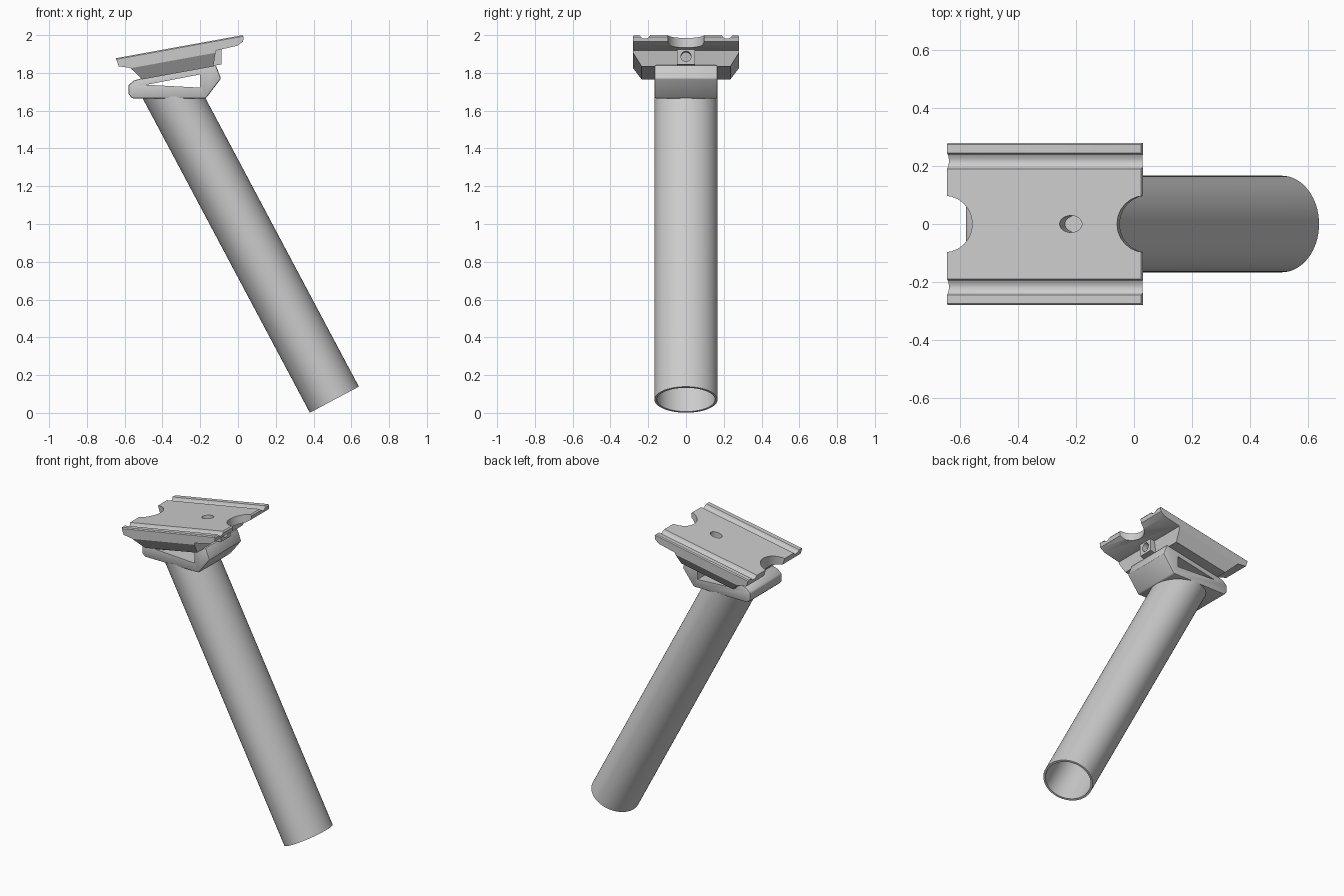
import bpy, bmesh, math
from mathutils import Vector, Matrix

if "Cube" in bpy.data.objects:
    bpy.data.objects.remove(bpy.data.objects["Cube"])

TILT = math.radians(10.3)
PLATE = Matrix.Translation((-0.309, 0, 1.939)) @ Matrix.Rotation(-TILT, 4, 'Y')


def make(name, bm, matrix=None):
    bmesh.ops.recalc_face_normals(bm, faces=bm.faces[:])
    if matrix is not None:
        bm.transform(matrix)
    me = bpy.data.meshes.new(name)
    bm.to_mesh(me)
    bm.free()
    ob = bpy.data.objects.new(name, me)
    bpy.context.collection.objects.link(ob)
    return ob


def prism(name, pts, half, axis, matrix=None):
    """Extrude an outline along y (points are x,z) or along x (points are y,z)."""
    bm = bmesh.new()
    rings = []
    for s in (-half, half):
        rings.append([bm.verts.new((a, s, b) if axis == 'Y' else (s, a, b)) for a, b in pts])
    bm.faces.new(rings[0])
    bm.faces.new(rings[1])
    n = len(pts)
    for i in range(n):
        j = (i + 1) % n
        bm.faces.new((rings[0][i], rings[0][j], rings[1][j], rings[1][i]))
    return make(name, bm, matrix)


def cylinder(name, r, depth, local, matrix, n=32):
    bm = bmesh.new()
    bmesh.ops.create_cone(bm, cap_ends=True, segments=n, radius1=r, radius2=r, depth=depth)
    return make(name, bm, matrix @ local)


def apply(ob):
    dg = bpy.context.evaluated_depsgraph_get()
    me = bpy.data.meshes.new_from_object(ob.evaluated_get(dg))
    ob.modifiers.clear()
    ob.data = me


def boolean(ob, cutter, op='DIFFERENCE'):
    m = ob.modifiers.new("cut", 'BOOLEAN')
    m.object, m.operation, m.solver = cutter, op, 'EXACT'
    apply(ob)
    bpy.data.objects.remove(cutter)


def bevel(ob, w, seg=2):
    m = ob.modifiers.new("bevel", 'BEVEL')
    m.width, m.segments, m.limit_method = w, seg, 'ANGLE'
    apply(ob)


def smooth(ob):
    bpy.ops.object.select_all(action='DESELECT')
    ob.select_set(True)
    bpy.context.view_layer.objects.active = ob
    bpy.ops.object.shade_smooth_by_angle(angle=math.radians(30))


# slanted hollow tube: square-cut foot, level top inside the bracket
axis = Vector((-math.sin(math.radians(28)), 0, math.cos(math.radians(28))))
side = Vector((axis.z, 0, -axis.x))
foot = Vector((0.51, 0, 0.07))
bm = bmesh.new()
N, WALL = 64, 0.013


def tube_ring(inset, top):
    ring = []
    for i in range(N):
        a = 2 * math.pi * i / N
        p = foot + side * (0.147 - inset) * math.cos(a) + Vector((0, (0.167 - inset) * math.sin(a), 0))
        if top is not None:
            p = p + axis * ((top - p.z) / axis.z)
        ring.append(bm.verts.new(p))
    return ring


rings = [tube_ring(WALL, 1.665), tube_ring(WALL, None), tube_ring(0, None), tube_ring(0, 1.675)]
for r0, r1 in zip(rings, rings[1:]):
    for i in range(N):
        j = (i + 1) % N
        bm.faces.new((r0[i], r0[j], r1[j], r1[i]))
bm.faces.new(rings[0])
bm.faces.new(rings[-1])
smooth(make("tube", bm))

# bracket with triangular window
bracket = prism("bracket", [(-0.56, 1.665), (-0.17, 1.665), (-0.09, 1.77), (-0.118, 1.842),
                            (-0.515, 1.77), (-0.55, 1.76), (-0.58, 1.735), (-0.58, 1.687)], 0.166, 'Y')
bevel(bracket, 0.008)
boolean(bracket, prism("window", [(-0.485, 1.737), (-0.20, 1.722), (-0.20, 1.792)], 0.4, 'Y'))
smooth(bracket)

# top plate: cross-section with two grooves, trimmed by a side profile with undercut ends
half = [(0.19, 0), (0.197, -0.012), (0.21, -0.019), (0.225, -0.019), (0.238, -0.012), (0.245, 0),
        (0.274, 0), (0.28, -0.006), (0.28, -0.066), (0.235, -0.135)]
section = half + [(-y, z) for y, z in reversed(half)]
plate = prism("top_plate", section, 0.5, 'X', PLATE)
profile = [(-0.343, 0), (-0.336, -0.045), (-0.277, -0.064), (-0.226, -0.135), (0.157, -0.135),
           (0.185, -0.055), (0.30, -0.05), (0.335, -0.034), (0.343, -0.01), (0.338, 0), (0.2, 0.05), (-0.3, 0.05)]
boolean(plate, prism("side_profile", profile, 0.5, 'Y', PLATE), 'INTERSECT')

# end notches: rounded, upright cutters
for s in (-1, 1):
    notch = cylinder("notch", 0.098, 0.5, Matrix.Translation((s * 0.352, 0, 0)), PLATE, 24)
    boolean(plate, notch)
# oval centre hole
boolean(plate, cylinder("hole", 0.029, 0.2, Matrix.Translation((0.092, 0, 0)) @ Matrix.Diagonal((1.35, 1, 1, 1)), PLATE))
smooth(plate)

# bolt lug under the raised end of the plate
lug = prism("bolt_lug", [(0.13, -0.05), (0.215, -0.05), (0.20, -0.132), (0.13, -0.132)], 0.048, 'Y', PLATE)
boolean(lug, cylinder("bolt_hole", 0.027, 0.1,
                      Matrix.Translation((0.21, 0, -0.09)) @ Matrix.Rotation(math.pi / 2, 4, 'Y'), PLATE, 24))
smooth(lug)
